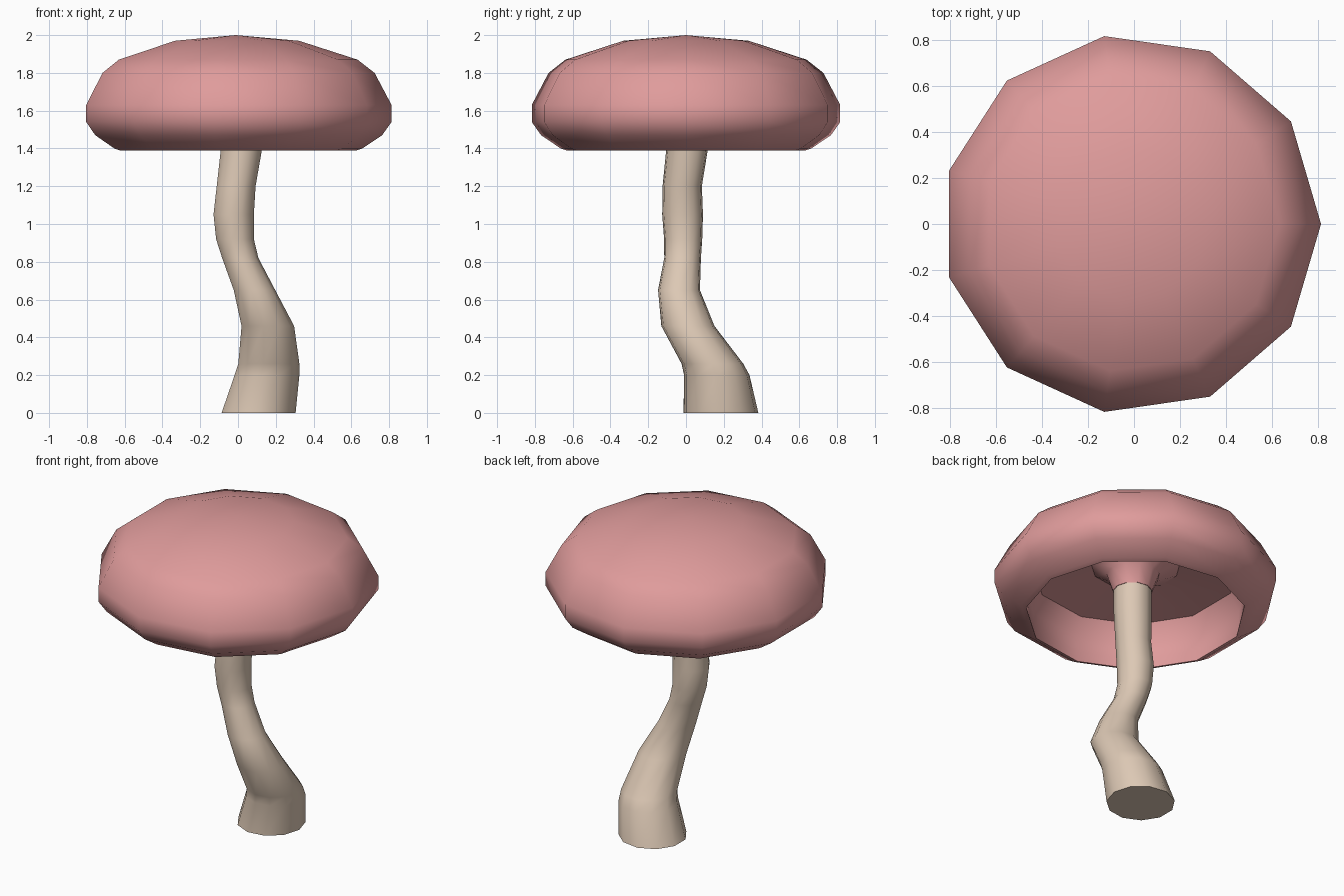
import bpy
import bmesh
import math

SIDES = 11

cube = bpy.data.objects.get("Cube")
if cube:
    bpy.data.objects.remove(cube)


def material(name, colour):
    mat = bpy.data.materials.new(name)
    mat.use_nodes = True
    mat.diffuse_color = colour
    mat.node_tree.nodes["Principled BSDF"].inputs["Base Color"].default_value = colour
    return mat


def loft(name, rings, mat, angle, close_start=False, close_end=False):
    """Skin horizontal rings given as (centre x, centre y, z, radius)."""
    bm = bmesh.new()
    loops = []
    for cx, cy, z, r in rings:
        if r == 0:
            loops.append([bm.verts.new((cx, cy, z))] * SIDES)
            continue
        turns = [math.tau * i / SIDES for i in range(SIDES)]
        loops.append([bm.verts.new((cx + r * math.cos(t), cy + r * math.sin(t), z))
                      for t in turns])
    for a, b in zip(loops, loops[1:]):
        for i in range(SIDES):
            j = (i + 1) % SIDES
            corners = dict.fromkeys((a[i], a[j], b[j], b[i]))
            bm.faces.new(list(corners))
    if close_start:
        bm.faces.new(loops[0])
    if close_end:
        bm.faces.new(loops[-1])
    bmesh.ops.recalc_face_normals(bm, faces=bm.faces)
    mesh = bpy.data.meshes.new(name)
    bm.to_mesh(mesh)
    bm.free()
    mesh.materials.append(mat)
    obj = bpy.data.objects.new(name, mesh)
    bpy.context.collection.objects.link(obj)
    bpy.ops.object.select_all(action='DESELECT')
    obj.select_set(True)
    bpy.context.view_layer.objects.active = obj
    bpy.ops.object.shade_smooth_by_angle(angle=math.radians(angle))
    return obj


pink = material("cap pink", (0.74, 0.33, 0.33, 1))
beige = material("stem beige", (0.72, 0.58, 0.46, 1))

# Cap: dome, rolled rim, hollow underside and flared collar, as (radius, z)
cap_profile = [
    (0, 2.0), (0.335, 1.97), (0.645, 1.87), (0.735, 1.80), (0.825, 1.63),
    (0.825, 1.54), (0.775, 1.47), (0.67, 1.40), (0.64, 1.39),
    (0.65, 1.46), (0.655, 1.56), (0.60, 1.67), (0.26, 1.71),
]
cap_rings = [(-0.012, 0, z, r) for r, z in cap_profile]
collar_rings = [(0.012, 0.005, 1.64, 0.155), (0.015, 0.005, 1.53, 0.115),
                (0.015, 0.005, 1.53, 0)]
loft("cap", cap_rings + collar_rings, pink, 35)

# Stem: crooked stalk that thins towards the cap
stem_rings = [
    (0.105, 0.185, 0, 0.2), (0.15, 0.163, 0.2, 0.175),
    (0.16, 0.14, 0.26, 0.165), (0.155, 0.01, 0.46, 0.142),
    (0.085, -0.037, 0.65, 0.112), (0.01, -0.018, 0.82, 0.098),
    (-0.018, -0.015, 0.92, 0.102), (-0.025, -0.018, 1.05, 0.109),
    (-0.012, -0.02, 1.2, 0.105), (0.015, 0.005, 1.39, 0.111),
    (0.015, 0.005, 1.54, 0.112),
]
loft("stem", stem_rings, beige, 35, close_start=True, close_end=True)
